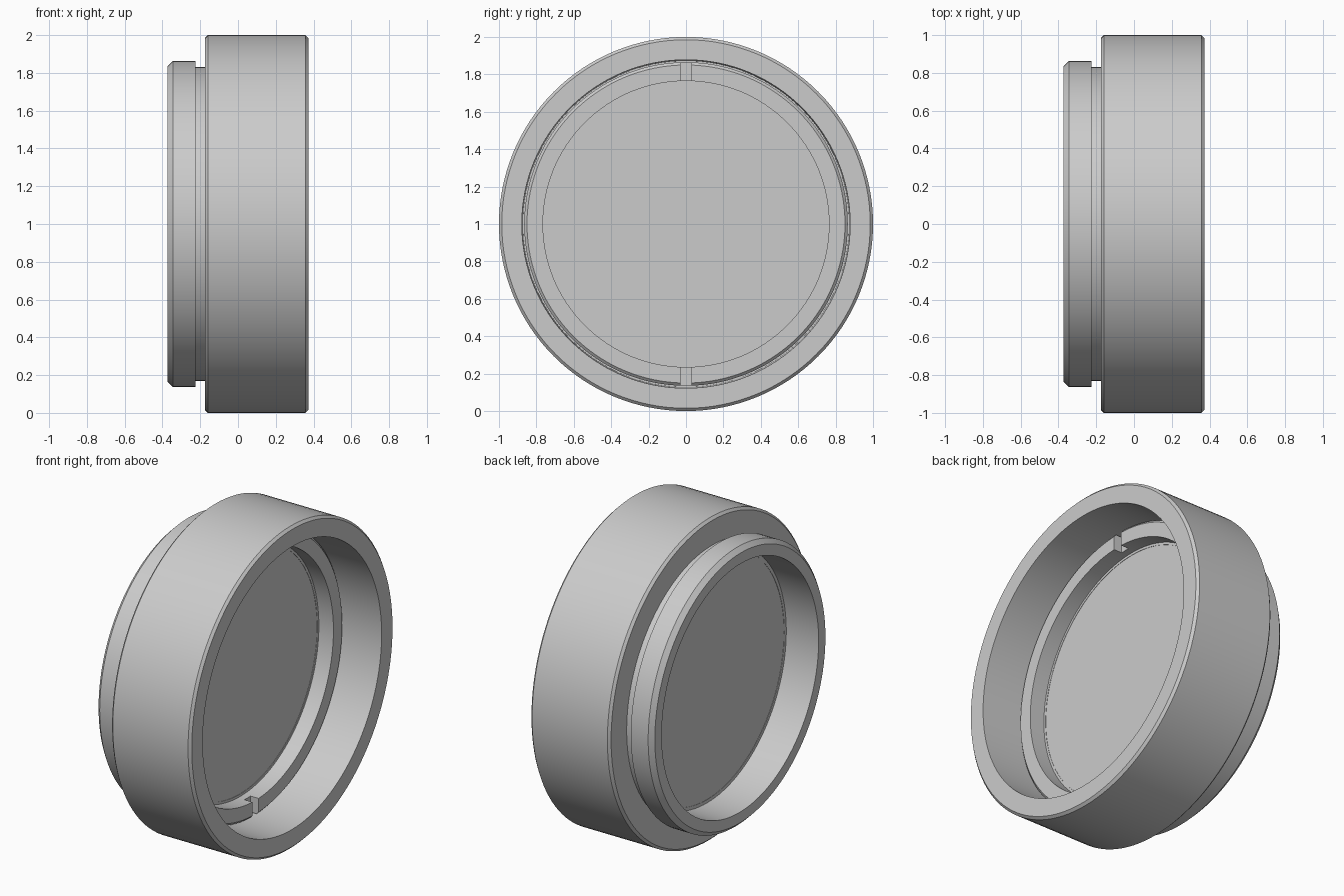
import bpy, bmesh, math

if "Cube" in bpy.data.objects:
    bpy.data.objects.remove(bpy.data.objects["Cube"], do_unlink=True)

SEGMENTS = 128

grey = bpy.data.materials.new("plain grey")
grey.use_nodes = True
colour = (0.6, 0.6, 0.6, 1.0)
grey.diffuse_color = colour
grey.node_tree.nodes["Principled BSDF"].inputs["Base Color"].default_value = colour


def add_object(name, bm):
    bmesh.ops.recalc_face_normals(bm, faces=bm.faces)
    mesh = bpy.data.meshes.new(name)
    bm.to_mesh(mesh)
    bm.free()
    mesh.materials.append(grey)
    obj = bpy.data.objects.new(name, mesh)
    bpy.context.collection.objects.link(obj)
    obj.location.z = 1.0
    return obj


def revolve(name, profile, closed=True):
    """Turn (x, radius) points about the x axis; open profiles get flat caps."""
    bm = bmesh.new()
    loops = []
    for x, r in profile:
        angles = [2 * math.pi * i / SEGMENTS for i in range(SEGMENTS)]
        loops.append([bm.verts.new((x, r * math.sin(a), r * math.cos(a))) for a in angles])
    pairs = list(zip(loops, loops[1:]))
    if closed:
        pairs.append((loops[-1], loops[0]))
    else:
        bm.faces.new(loops[0])
        bm.faces.new(loops[-1])
    for a, b in pairs:
        for i in range(SEGMENTS):
            j = (i + 1) % SEGMENTS
            bm.faces.new((a[i], a[j], b[j], b[i]))
    return add_object(name, bm)


def activate(obj):
    bpy.ops.object.select_all(action='DESELECT')
    obj.select_set(True)
    bpy.context.view_layer.objects.active = obj


# Outer housing: wide front barrel, neck groove, rear mounting collar, inner seat
housing = revolve("housing", [
    (0.372, 0.878), (0.372, 0.985), (0.357, 1.0),
    (-0.160, 1.0), (-0.175, 0.985), (-0.175, 0.832),
    (-0.226, 0.832), (-0.226, 0.864), (-0.345, 0.864), (-0.372, 0.837),
    (-0.372, 0.770), (-0.150, 0.770), (-0.150, 0.750),
    (0.020, 0.750), (0.020, 0.872),
])

# Flat glass disc held in the seat
glass = revolve("glass_disc", [(-0.148, 0.752), (0.018, 0.752)], closed=False)

# Retaining ring with two opposed spanner notches
ring = revolve("retaining_ring", [
    (0.015, 0.765), (0.120, 0.765), (0.120, 0.850),
    (0.106, 0.865), (0.015, 0.865),
])
bm = bmesh.new()
bmesh.ops.create_cube(bm, size=1.0)
bmesh.ops.scale(bm, vec=(0.12, 0.06, 1.9), verts=bm.verts)
bmesh.ops.translate(bm, vec=(0.125, 0, 0), verts=bm.verts)
cutter = add_object("notch_cutter", bm)
cutter.hide_render = True
cut = ring.modifiers.new("notches", 'BOOLEAN')
cut.operation = 'DIFFERENCE'
cut.solver = 'EXACT'
cut.object = cutter
activate(ring)
bpy.ops.object.modifier_apply(modifier=cut.name)
bpy.data.objects.remove(cutter, do_unlink=True)

# Smooth the round walls, keep the machined edges crisp
for obj in (housing, glass, ring):
    activate(obj)
    bpy.ops.object.shade_smooth_by_angle(angle=math.radians(30))
